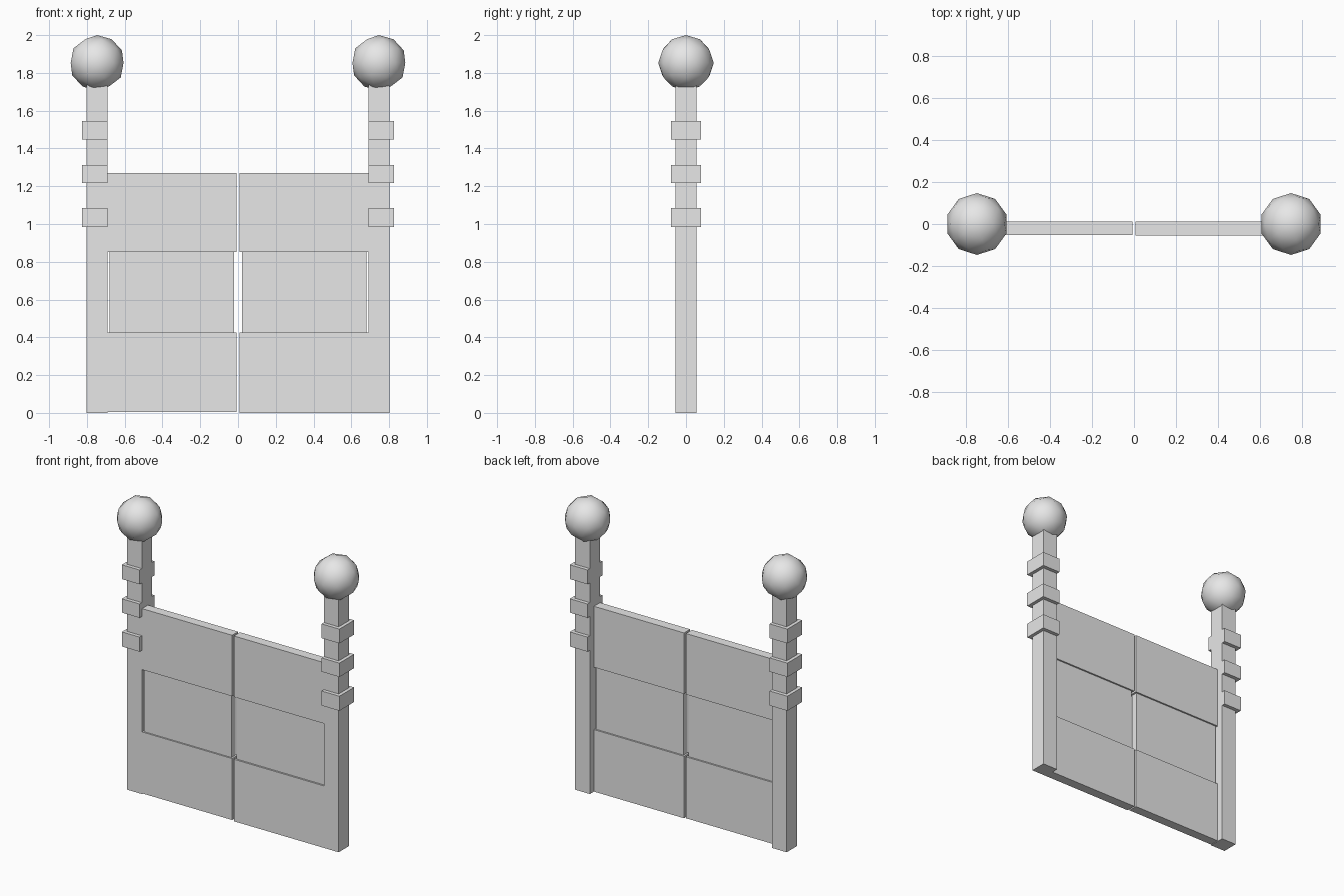
import bpy

cube = bpy.data.objects.get("Cube")
if cube:
    bpy.data.objects.remove(cube, do_unlink=True)

# One plain grey material for everything
grey = bpy.data.materials.new("plain grey")
grey.use_nodes = True
colour = (0.8, 0.8, 0.8, 1.0)
grey.diffuse_color = colour
grey.node_tree.nodes["Principled BSDF"].inputs["Base Color"].default_value = colour


def box(name, x, y, z):
    """Box from (min, max) pairs on each axis."""
    bpy.ops.mesh.primitive_cube_add(size=1)
    ob = bpy.context.object
    ob.name = name
    for v in ob.data.vertices:
        v.co = [(lo + hi) / 2 + c * (hi - lo) for c, (lo, hi) in zip(v.co, (x, y, z))]
    ob.data.materials.append(grey)
    return ob


def span(side, inner, outer):
    """Mirrored x range for one side."""
    return tuple(sorted((side * inner, side * outer)))


BALL_R = 0.147
COLLARS = ((0.985, 1.085), (1.217, 1.312), (1.447, 1.545))

for label, side in (("right", -1), ("left", 1)):
    # Gate post with collars that stay flush on the inner side
    box(f"{label}_post", span(side, 0.69, 0.802), (-0.055, 0.055), (0, 1.735))
    for i, z in enumerate(COLLARS, 1):
        box(f"{label}_collar_{i}", span(side, 0.69, 0.825), (-0.08, 0.08), z)

    # Faceted ball with smooth shading on top of the post
    bpy.ops.mesh.primitive_ico_sphere_add(
        subdivisions=2, radius=BALL_R, location=(side * 0.746, 0, 2 - BALL_R))
    ball = bpy.context.object
    ball.name = f"{label}_ball"
    ball.data.materials.append(grey)
    bpy.ops.object.shade_smooth()

    # Gate leaf: lower and upper boards, with a thinner inset middle board
    front, base = (-0.053, 0.004) if side < 0 else (-0.055, 0.0)
    box(f"{label}_lower_board", span(side, 0.007, 0.69), (front, 0.011), (base, 0.425))
    box(f"{label}_upper_board", span(side, 0.007, 0.69), (front, 0.011), (0.852, 1.27))
    box(f"{label}_middle_board", span(side, 0.02, 0.681), (-0.043, 0.0), (0.425, 0.852))
